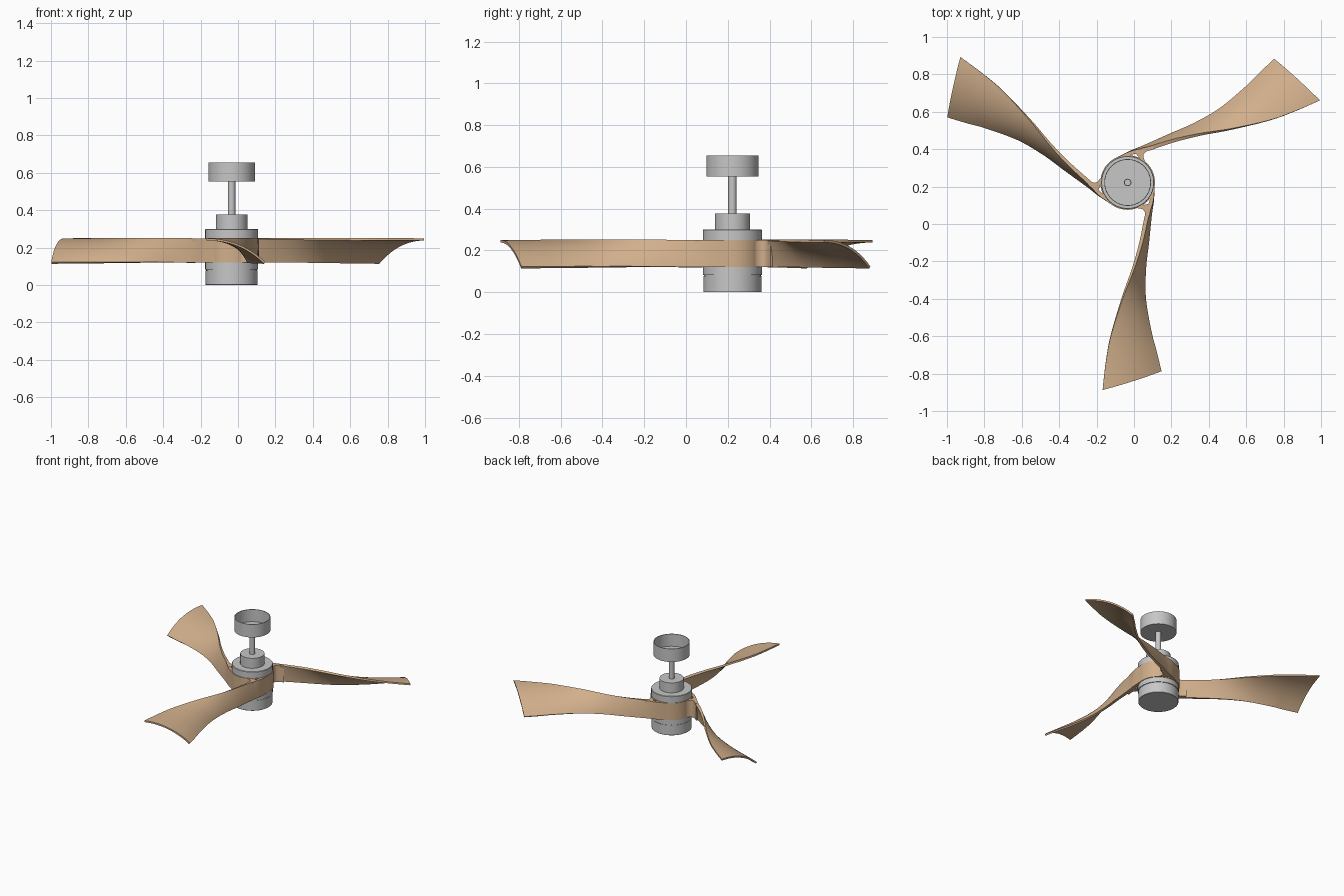
import bpy, bmesh, math
from mathutils import Vector

if "Cube" in bpy.data.objects:
    bpy.data.objects.remove(bpy.data.objects["Cube"])

CX, CY = -0.034, 0.222          # fan axis


def material(name, rgb):
    m = bpy.data.materials.new(name)
    m.diffuse_color = (*rgb, 1)
    m.use_nodes = True
    m.node_tree.nodes["Principled BSDF"].inputs["Base Color"].default_value = m.diffuse_color
    return m


GREY = material("brushed grey", (0.57, 0.57, 0.57))
WOOD = material("light wood", (0.64, 0.43, 0.26))


def finish(bm, name, mat, angle=35, rot=0):
    bmesh.ops.recalc_face_normals(bm, faces=bm.faces[:])
    me = bpy.data.meshes.new(name)
    bm.to_mesh(me)
    bm.free()
    me.materials.append(mat)
    ob = bpy.data.objects.new(name, me)
    bpy.context.collection.objects.link(ob)
    ob.location = (CX, CY, 0)
    ob.rotation_euler.z = rot
    bpy.ops.object.select_all(action='DESELECT')
    bpy.context.view_layer.objects.active = ob
    ob.select_set(True)
    bpy.ops.object.shade_smooth_by_angle(angle=math.radians(angle))
    return ob


def lathe(name, profile, mat, closed=False, n=64):
    """Revolve (radius, z) points around the fan axis."""
    bm = bmesh.new()
    rings = []
    for r, z in profile:
        if r == 0:
            rings.append([bm.verts.new((0, 0, z))] * n)
        else:
            rings.append([bm.verts.new((r * math.cos(2 * math.pi * i / n),
                                        r * math.sin(2 * math.pi * i / n), z)) for i in range(n)])
    pairs = list(zip(rings, rings[1:])) + ([(rings[-1], rings[0])] if closed else [])
    for a, b in pairs:
        for i in range(n):
            j = (i + 1) % n
            vs = list(dict.fromkeys([a[i], a[j], b[j], b[i]]))
            bm.faces.new(vs)
    return finish(bm, name, mat)


# Motor housing, bottom cap with a thin seam, collar, rod, open ceiling cup
lathe("bottom_cap", [(0, 0), (0.137, 0), (0.139, 0.002), (0.139, 0.078), (0, 0.078)], GREY)
lathe("motor_housing", [(0, 0.077), (0.136, 0.077), (0.136, 0.082), (0.1415, 0.082),
                        (0.1415, 0.297), (0.139, 0.3), (0, 0.3)], GREY)
lathe("rod_collar", [(0, 0.299), (0.084, 0.299), (0.084, 0.376), (0, 0.376)], GREY)
lathe("down_rod", [(0, 0.37), (0.02, 0.37), (0.02, 0.575), (0.015, 0.575), (0.015, 0.565), (0, 0.565)], GREY, n=32)
lathe("ceiling_cup", [(0, 0.555), (0.125, 0.555), (0.125, 0.655), (0.121, 0.655),
                      (0.121, 0.561), (0, 0.561)], GREY)

# Wooden band around the housing
lathe("blade_band", [(0.138, 0.12), (0.146, 0.12), (0.146, 0.25), (0.138, 0.25)], WOOD, closed=True)

# Blade stations: top edge x, y, bottom edge x, y, bottom z, thickness
STATIONS = [
    (0.102, 0.22, 0.102, 0.22, 0.120, 0.018),
    (0.094, 0.13, 0.097, 0.13, 0.120, 0.020),
    (0.070, 0.05, 0.085, 0.05, 0.120, 0.022),
    (0.037, -0.10, 0.071, -0.10, 0.121, 0.019),
    (-0.005, -0.24, 0.057, -0.24, 0.122, 0.016),
    (-0.064, -0.40, 0.058, -0.40, 0.121, 0.014),
    (-0.125, -0.60, 0.090, -0.58, 0.120, 0.013),
    (-0.151, -0.74, 0.117, -0.68, 0.119, 0.012),
    (-0.168, -0.888, 0.143, -0.788, 0.118, 0.012),
]


def station(u):
    """Smooth interpolation through the stations."""
    k = min(int(u), len(STATIONS) - 2)
    t = u - k
    last = len(STATIONS) - 1
    a, b, c, d = (STATIONS[max(0, min(last, k + o))] for o in (-1, 0, 1, 2))
    return [0.5 * (2 * q + (r - p) * t + (2 * p - 5 * q + 4 * r - s) * t * t
                   + (3 * q - p - 3 * r + s) * t ** 3) for p, q, r, s in zip(a, b, c, d)]


def surface(u, v):
    """Point on the blade's middle sheet, v = 0 top edge, 1 bottom edge."""
    tx, ty, bx, by, bz, th = station(u)
    top, bot = Vector((tx - CX, ty - CY, 0.25 - 0.006 * u / 8)), Vector((bx - CX, by - CY, bz))
    chord = bot - top
    bulge = Vector((-chord.z, 0, chord.x)).normalized() * 0.11 * max(0, chord.x)
    return top + chord * v + bulge * 4 * v * (1 - v), th


def blade(name, rot):
    bm = bmesh.new()
    nu, nv, e = 56, 12, 0.01
    loops = []
    for i in range(nu + 1):
        u = 8 * i / nu
        front, back = [], []
        for j in range(nv + 1):
            v = j / nv
            p, th = surface(u, v)
            u0, u1 = max(0, u - e), min(8, u + e)
            du = surface(u1, v)[0] - surface(u0, v)[0]
            dv = surface(u, v + e)[0] - surface(u, v - e)[0]
            nrm = du.cross(dv).normalized() * th / 2
            front.append(bm.verts.new(p + nrm))
            back.append(bm.verts.new(p - nrm))
        loops.append(front + back[::-1])
    m = len(loops[0])
    for a, b in zip(loops, loops[1:]):
        for j in range(m):
            k = (j + 1) % m
            bm.faces.new((a[j], a[k], b[k], b[j]))
    # end caps as quad strips
    for lp in (loops[0], loops[-1]):
        for j in range(nv):
            bm.faces.new((lp[j], lp[j + 1], lp[m - 2 - j], lp[m - 1 - j]))
    # curved fillet joining the inner side to the band
    outline = [(0.095, 0.11), (0.084, 0.05), (0.066, 0.01), (0.055, 0.01), (0.059, 0.035),
               (0.060, 0.055), (0.056, 0.070), (0.046, 0.079), (0.033, 0.083),
               (0.015, 0.085), (-0.005, 0.080), (-0.005, 0.088), (0.04, 0.10)]
    lo = [bm.verts.new((x - CX, y - CY, 0.1205)) for x, y in outline]
    hi = [bm.verts.new((x - CX, y - CY, 0.2495)) for x, y in outline]
    bm.faces.new(lo[::-1])
    bm.faces.new(hi)
    for i in range(len(lo)):
        j = (i + 1) % len(lo)
        bm.faces.new((lo[i], lo[j], hi[j], hi[i]))
    return finish(bm, name, WOOD, 40, rot)


for i in range(3):
    blade("blade_%d" % (i + 1), i * 2 * math.pi / 3)
